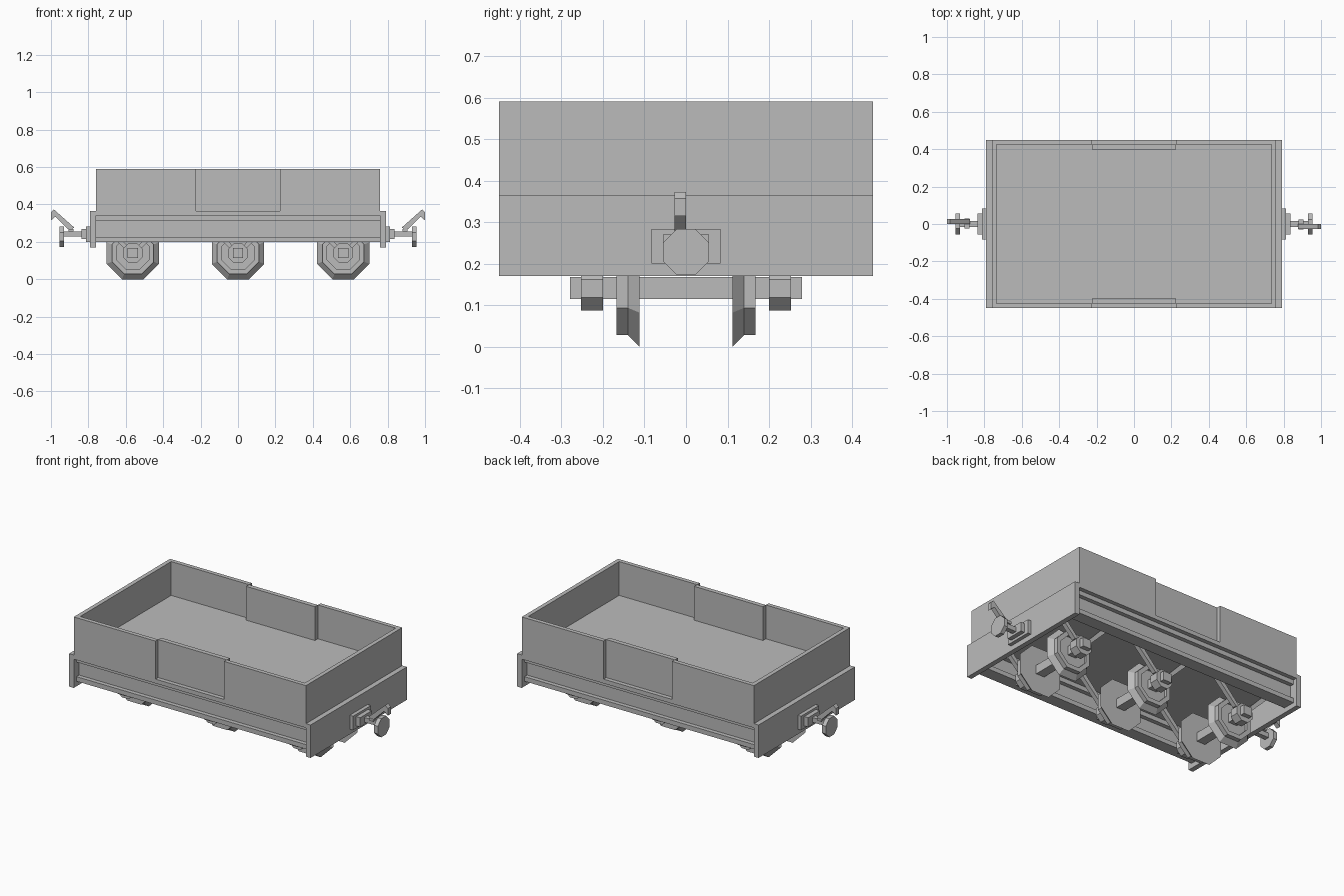
import bpy, bmesh
from math import cos, sin, pi

cube = bpy.data.objects.get("Cube")
if cube:
    bpy.data.objects.remove(cube, do_unlink=True)

GREY = (0.5, 0.5, 0.5, 1)
grey = bpy.data.materials.new("plain grey")
grey.use_nodes = True
grey.diffuse_color = GREY
grey.node_tree.nodes["Principled BSDF"].inputs["Base Color"].default_value = GREY


def finish(name, bm):
    bmesh.ops.recalc_face_normals(bm, faces=bm.faces)
    mesh = bpy.data.meshes.new(name)
    bm.to_mesh(mesh)
    bm.free()
    mesh.materials.append(grey)
    obj = bpy.data.objects.new(name, mesh)
    bpy.context.collection.objects.link(obj)
    return obj


def box(name, x, y, z):
    """Box from three (low, high) ranges."""
    bm = bmesh.new()
    bmesh.ops.create_cube(bm, size=1)
    for v in bm.verts:
        v.co = [r[0] + (r[1] - r[0]) * (c + 0.5) for r, c in zip((x, y, z), v.co)]
    return finish(name, bm)


def prism(name, points, y):
    """Extrude an (x, z) outline between two y values."""
    bm = bmesh.new()
    rings = [[bm.verts.new((px, d, pz)) for px, pz in points] for d in y]
    bm.faces.new(rings[0])
    bm.faces.new(rings[1])
    for i in range(len(points)):
        j = (i + 1) % len(points)
        bm.faces.new((rings[0][i], rings[0][j], rings[1][j], rings[1][i]))
    return finish(name, bm)


def octagon_lathe(name, profile, centre, axis="y"):
    """Turn a closed-ended (offset, flat radius) profile into an eight-sided solid."""
    bm = bmesh.new()
    rings = []
    for d, r in profile:
        r /= cos(pi / 8)
        ring = []
        for k in range(8):
            a = pi / 8 + k * pi / 4
            co = (r * cos(a), d, r * sin(a)) if axis == "y" else (d, r * cos(a), r * sin(a))
            ring.append(bm.verts.new([p + c for p, c in zip(co, centre)]))
        rings.append(ring)
    for a, b in zip(rings, rings[1:]):
        for k in range(8):
            j = (k + 1) % 8
            bm.faces.new((a[k], a[j], b[j], b[k]))
    bm.faces.new(rings[0])
    bm.faces.new(rings[-1])
    return finish(name, bm)


def span(s, a, b):
    """Range on the side given by sign s."""
    return tuple(sorted((s * a, s * b)))


# Load floor
box("floor", (-0.76, 0.76), (-0.425, 0.425), (0.34, 0.39))

# Side walls with recessed doors, and the solebars beneath
for s, side in ((-1, "front"), (1, "back")):
    outer = span(s, 0.425, 0.45)
    for e, end in ((-1, "right"), (1, "left")):
        box(f"{side}_wall_{end}", span(e, 0.225, 0.76), outer, (0.34, 0.59))
    box(f"{side}_door_sill", (-0.225, 0.225), outer, (0.34, 0.365))
    box(f"{side}_door", (-0.225, 0.225), span(s, 0.398, 0.425), (0.365, 0.59))
    box(f"{side}_solebar_web", (-0.765, 0.765), span(s, 0.375, 0.40), (0.227, 0.313))
    for part, z in (("top", (0.313, 0.34)), ("bottom", (0.20, 0.227))):
        box(f"{side}_solebar_{part}_flange", (-0.765, 0.765), span(s, 0.35, 0.425), z)

# End walls, buffer beams and couplings
HOOK = [(0.876, 0.277), (0.898, 0.258), (0.976, 0.335), (1, 0.315), (1, 0.357), (0.984, 0.373)]
for e, end in ((-1, "right"), (1, "left")):
    box(f"{end}_end_wall", span(e, 0.735, 0.76), (-0.425, 0.425), (0.365, 0.59))
    box(f"{end}_buffer_beam", span(e, 0.76, 0.79), (-0.45, 0.45), (0.17, 0.365))
    box(f"{end}_coupling_plate", span(e, 0.79, 0.812), (-0.083, 0.083), (0.20, 0.283))
    box(f"{end}_coupling_block", span(e, 0.812, 0.838), (-0.055, 0.055), (0.215, 0.27))
    box(f"{end}_coupling_shaft", span(e, 0.838, 0.93), (-0.015, 0.015), (0.228, 0.256))
    octagon_lathe(f"{end}_buffer_disc", [(-0.012, 0.055), (0.012, 0.055)],
                  (e * 0.942, 0, 0.228), "x")
    box(f"{end}_hook_pin", span(e, 0.88, 0.905), span(-e, -0.025, 0.03), (0.255, 0.27))
    prism(f"{end}_coupling_hook", [(e * x, z) for x, z in HOOK], span(-e, 0, 0.028))

# Wheelsets: square axle, flanged wheels, bearings and splayed hangers
AXLE_Z = 0.14
WHEEL = [(0.112, 0.14), (0.14, 0.112), (0.167, 0.112), (0.167, 0.087), (0.152, 0.087)]
BEARING = [(0.2, 0.053), (0.253, 0.053)]
for i, x in enumerate((-0.5625, 0, 0.5625), 1):
    box(f"axle_{i}", (x - 0.028, x + 0.028), (-0.28, 0.28), (0.115, 0.168))
    for s, side in ((-1, "front"), (1, "back")):
        for name, profile in (("wheel", WHEEL), ("bearing", BEARING)):
            octagon_lathe(f"{side}_{name}_{i}", [(s * d, r) for d, r in profile], (x, 0, AXLE_Z))
        for e, end in ((-1, "right"), (1, "left")):
            strut = [(0.02, 0.17), (0.05, 0.17), (0.22, 0.34), (0.18, 0.34)]
            prism(f"{side}_{end}_hanger_{i}", [(x + e * px, pz) for px, pz in strut],
                  span(s, 0.213, 0.24))
